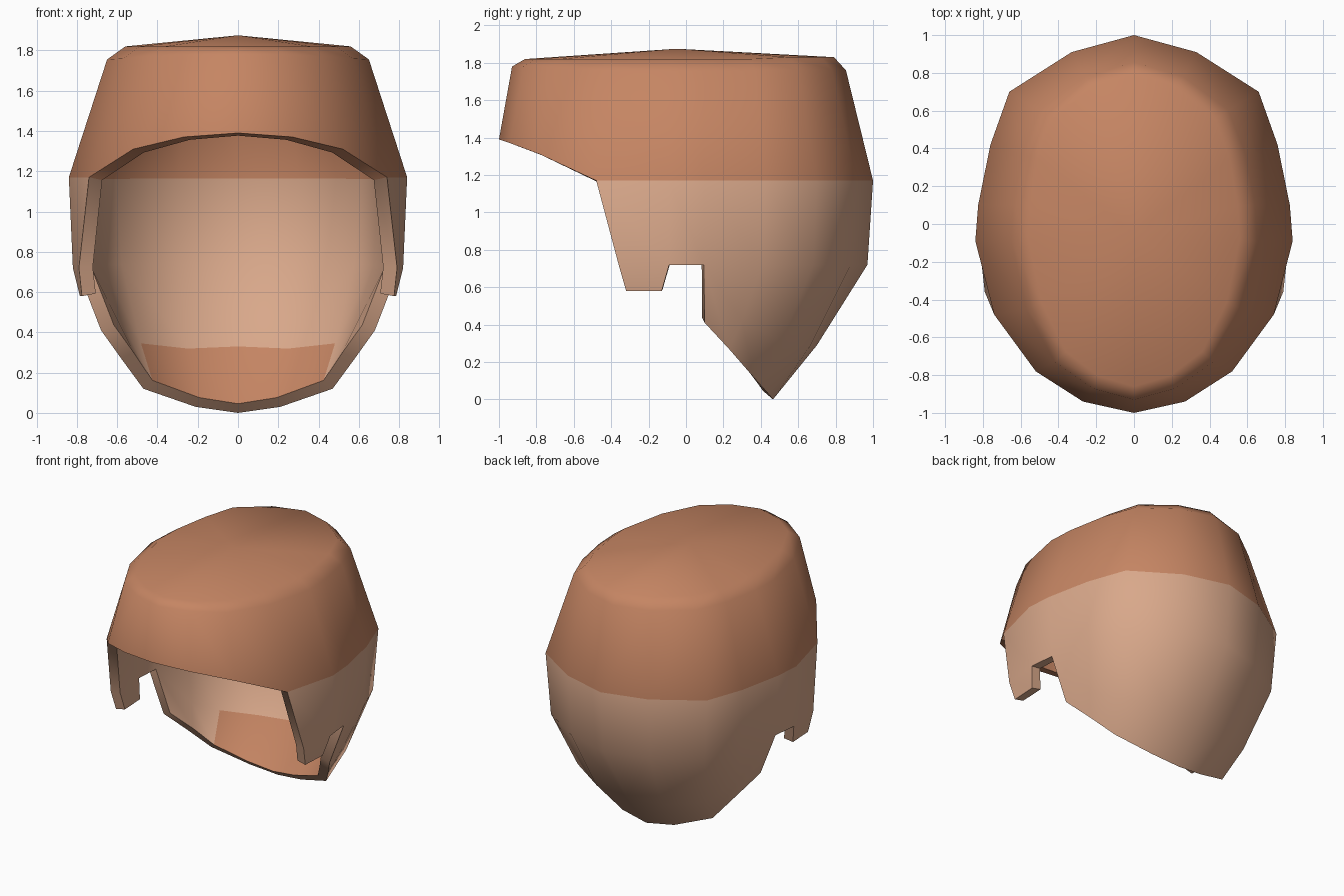
import bpy, bmesh, math
from mathutils import Vector

if "Cube" in bpy.data.objects:
    bpy.data.objects.remove(bpy.data.objects["Cube"])


def material(name, rgb):
    m = bpy.data.materials.new(name)
    m.diffuse_color = (*rgb, 1)
    m.use_nodes = True
    m.node_tree.nodes["Principled BSDF"].inputs["Base Color"].default_value = m.diffuse_color
    return m


brown = material("warm brown", (0.56, 0.235, 0.125))
tan = material("light tan", (0.69, 0.39, 0.255))

# Half outlines, ordered front centre to back centre
brim = [(0, -1, 1.39), (.27, -.94, 1.37), (.52, -.78, 1.31), (.74, -.48, 1.17), (.84, -.09, 1.17),
        (.825, .1, 1.17), (.76, .42, 1.17), (.66, .70, 1.17), (.33, .91, 1.17), (0, 1, 1.17)]
crown = [(0, -.93, 1.78), (.22, -.87, 1.78), (.42, -.73, 1.77), (.57, -.45, 1.76), (.65, -.09, 1.755),
         (.64, .1, 1.755), (.59, .37, 1.755), (.5, .6, 1.76), (.26, .78, 1.76), (0, .855, 1.76)]
crown_edge = [(x * .86, y * .925, 1.82 + .01 * (y > .4)) for x, y, z in crown]
# Lower outlines, starting at the sideburn
ear = [(.79, -.36, .72), (.82, -.09, .72), (.80, .095, .72), (.74, .41, .72),
       (.63, .68, .72), (.32, .88, .72), (0, .97, .72)]
nape = [(.64, .30, .42), (.53, .51, .31), (.27, .66, .28), (0, .70, .29)]
hem = [(.68, .1, .41), (.58, .23, .27), (.47, .36, .12), (.21, .44, .03), (0, .465, 0)]
sideburn_tip = [(.775, -.32, .58), (.785, -.13, .58)]

bm = bmesh.new()


def verts(points):
    return [bm.verts.new(p) for p in points]


def strip(upper, lower):
    for i in range(len(upper) - 1):
        bm.faces.new((upper[i], lower[i], lower[i + 1], upper[i + 1]))


brim, crown, crown_edge, ear, nape, hem, tip = map(
    verts, (brim, crown, crown_edge, ear, nape, hem, sideburn_tip))
apex = bm.verts.new((0, -.05, 1.875))

# Top and upper band
for a, b in zip(crown_edge, crown_edge[1:]):
    bm.faces.new((apex, a, b))
strip(crown_edge, crown)
strip(crown, brim)
# Cropped sides and back, then sideburn tab and nape
strip(brim[3:], ear)
strip(ear[:2], tip)
strip(ear[3:], nape)
bm.faces.new((ear[2], hem[0], hem[1], nape[0]))
bm.faces.new((ear[2], nape[0], ear[3]))
strip(nape, hem[1:])

# Mirror to the left side
bmesh.ops.mirror(bm, geom=bm.verts[:] + bm.edges[:] + bm.faces[:], axis='X', merge_dist=.0005)
bmesh.ops.remove_doubles(bm, verts=bm.verts[:], dist=.0005)
bmesh.ops.recalc_face_normals(bm, faces=bm.faces[:])
top = max(bm.faces, key=lambda f: f.calc_center_median().z)
top.normal_update()
if top.normal.z < 0:
    bmesh.ops.reverse_faces(bm, faces=bm.faces[:])

mesh = bpy.data.meshes.new("hair_shell")
bm.to_mesh(mesh)
bm.free()
hair = bpy.data.objects.new("hair_shell", mesh)
bpy.context.collection.objects.link(hair)
bpy.context.view_layer.objects.active = hair
hair.select_set(True)
mesh.materials.append(tan)
mesh.materials.append(brown)

# Inward thickness
thick = hair.modifiers.new("thickness", 'SOLIDIFY')
thick.thickness = .07
thick.offset = -1
bpy.ops.object.modifier_apply(modifier=thick.name)

# Brown upper hair and brown inner floor, tan elsewhere
for p in hair.data.polygons:
    inner_floor = p.center.z < .3 and p.normal.z > .1
    p.material_index = int(p.center.z > 1.18 or inner_floor)

bpy.ops.object.shade_smooth_by_angle(angle=math.radians(55))
